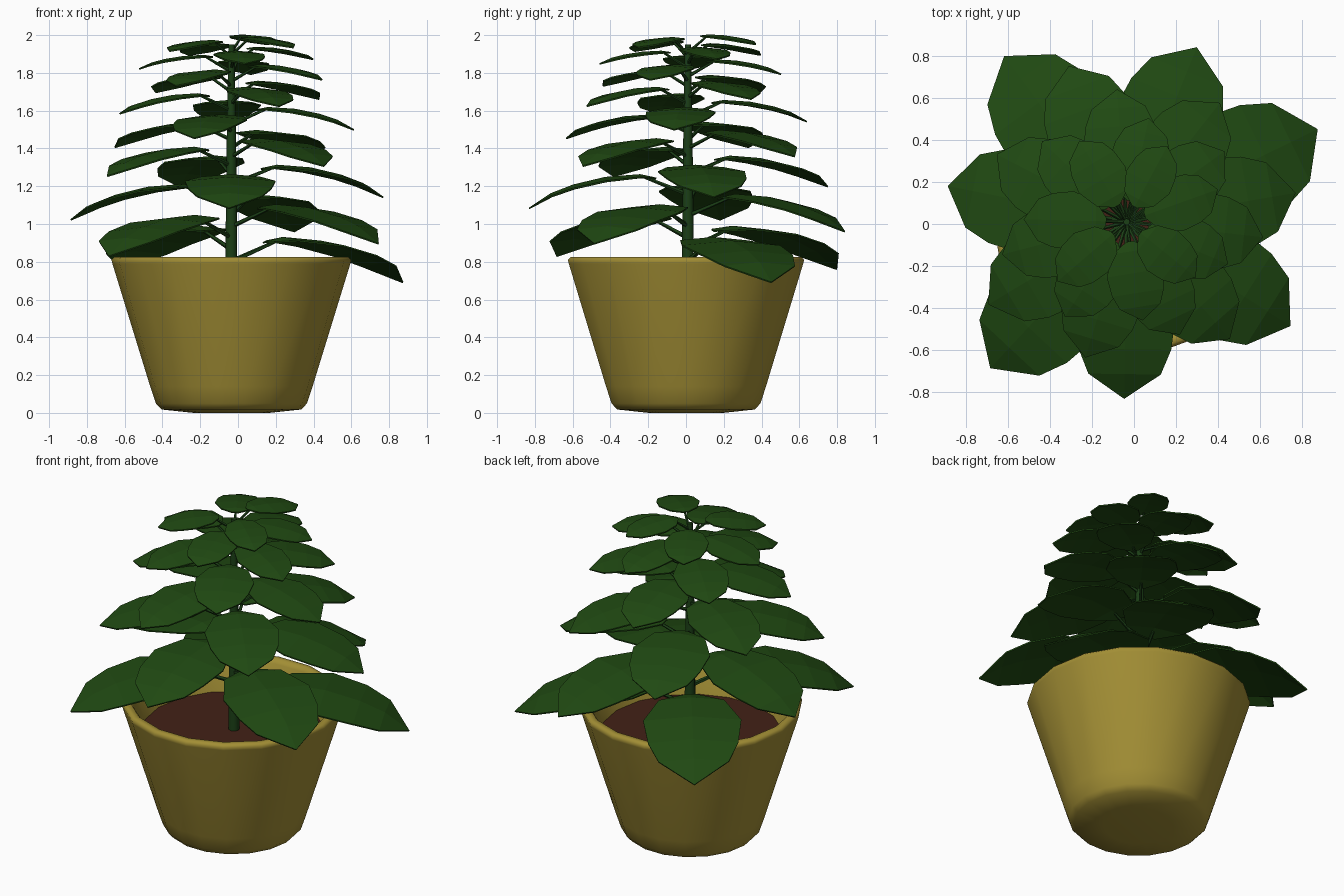
import bpy, bmesh, math
from mathutils import Vector

if "Cube" in bpy.data.objects:
    bpy.data.objects.remove(bpy.data.objects["Cube"])

CX, CY = -0.035, 0.01      # plant axis
SOIL_Z = 0.63


def material(name, rgb):
    m = bpy.data.materials.new(name)
    m.diffuse_color = (*rgb, 1)
    m.use_nodes = True
    m.node_tree.nodes["Principled BSDF"].inputs["Base Color"].default_value = m.diffuse_color
    return m


POT = material("ochre_clay", (0.36, 0.27, 0.035))
SOIL = material("brown_soil", (0.055, 0.015, 0.008))
LEAF = material("leaf_green", (0.014, 0.066, 0.006))
STEM = material("stem_green", (0.011, 0.05, 0.008))


def make(name, verts, faces, mat):
    me = bpy.data.meshes.new(name)
    me.from_pydata(verts, [], faces)
    bm = bmesh.new()
    bm.from_mesh(me)
    bmesh.ops.recalc_face_normals(bm, faces=bm.faces)
    bm.to_mesh(me)
    bm.free()
    me.materials.append(mat)
    ob = bpy.data.objects.new(name, me)
    bpy.context.collection.objects.link(ob)
    return ob


def smooth(ob, angle):
    bpy.ops.object.select_all(action='DESELECT')
    ob.select_set(True)
    bpy.context.view_layer.objects.active = ob
    bpy.ops.object.shade_smooth_by_angle(angle=math.radians(angle))


def lathe(name, profile, sides, mat, cx, cy):
    """Revolve an (r, z) profile; the first and last rings are capped."""
    verts, faces = [], []
    for r, z in profile:
        for i in range(sides):
            a = 2 * math.pi * i / sides
            verts.append((cx + r * math.cos(a), cy + r * math.sin(a), z))
    for k in range(len(profile) - 1):
        for i in range(sides):
            j = (i + 1) % sides
            faces.append((k * sides + i, k * sides + j,
                          (k + 1) * sides + j, (k + 1) * sides + i))
    faces.append(tuple(range(sides)))
    faces.append(tuple(range((len(profile) - 1) * sides, len(profile) * sides)))
    return make(name, verts, faces, mat)


# Pot, with rounded foot and rim
pot = lathe("pot", [(0.2, 0.0), (0.37, 0.018), (0.40, 0.05), (0.43, 0.14),
                    (0.63, 0.79), (0.635, 0.81), (0.62, 0.825), (0.59, 0.825),
                    (0.572, 0.80), (0.505, 0.59)], 18, POT, CX, 0.0)
smooth(pot, 60)

# Soil
lathe("soil", [(0.505, SOIL_Z - 0.03), (0.518, SOIL_Z)], 18, SOIL, CX, 0.0)

# Main stem
stem = lathe("stem", [(0.032, SOIL_Z - 0.02), (0.03, 1.0), (0.024, 1.5), (0.016, 1.95)],
             8, STEM, CX, CY)
smooth(stem, 60)

# Leaf outline: distance from stem, half width, height above tip (fractions)
STATIONS = [(0.20, 0.035, 0.88), (0.30, 0.19, 0.98), (0.52, 0.285, 0.90),
            (0.72, 0.262, 0.68), (0.86, 0.205, 0.43)]
EDGE_DROP = 0.025


def leaf(n):
    ang = math.radians(25.9 + 100.55 * n)
    out = Vector((math.cos(ang), math.sin(ang), 0))
    side = Vector((-out.y, out.x, 0))
    R = 1.01 - 0.030 * n + 0.00032 * n * n          # reach of the tip
    tip_z = 0.69 + 0.071 * n - 0.00095 * n * n
    h = (0.24 - 0.004 * n) * R                      # arch height
    axis = Vector((CX, CY, 0))

    def pt(r, w, z):
        return axis + out * r + side * w + Vector((0, 0, z))

    # Blade: rows of left edge, midrib, right edge, closing at a pointed tip
    verts, faces = [], []
    for r, w, z in STATIONS:
        for s in (-1, 0, 1):
            drop = EDGE_DROP * R * abs(s) * w / 0.285
            verts.append(pt(r * R, s * w * R, tip_z + z * h - drop))
    verts.append(pt(R, 0, tip_z))
    for k in range(len(STATIONS) - 1):
        for c in (0, 1):
            a = 3 * k + c
            faces.append((a, a + 1, a + 4, a + 3))
    last, tip = 3 * (len(STATIONS) - 1), len(verts) - 1
    faces += [(last, last + 1, tip), (last + 1, last + 2, tip)]
    blade = make(f"leaf_{n + 1}", verts, faces, LEAF)
    mod = blade.modifiers.new("thickness", 'SOLIDIFY')
    mod.thickness = 0.008
    mod.offset = 0

    # Stalk: tapered square tube from stem to blade
    a = pt(0, 0, tip_z + 0.11 * R - 0.003 * n)
    b = pt(0.27 * R, 0, tip_z + 0.94 * h - 0.006)
    up = (b - a).cross(side).normalized()
    rings = []
    for p, rad in ((a, 0.006 + 0.008 * R), (b, 0.004 + 0.005 * R)):
        for i in range(5):
            t = 2 * math.pi * i / 5
            rings.append(p + side * rad * math.cos(t) + up * rad * math.sin(t))
    quads = [(i, (i + 1) % 5, 5 + (i + 1) % 5, 5 + i) for i in range(5)]
    make(f"stalk_{n + 1}", rings, quads + [tuple(range(5)), tuple(range(5, 10))], STEM)


# Spiral of leaves up the stem
for n in range(30):
    leaf(n)
